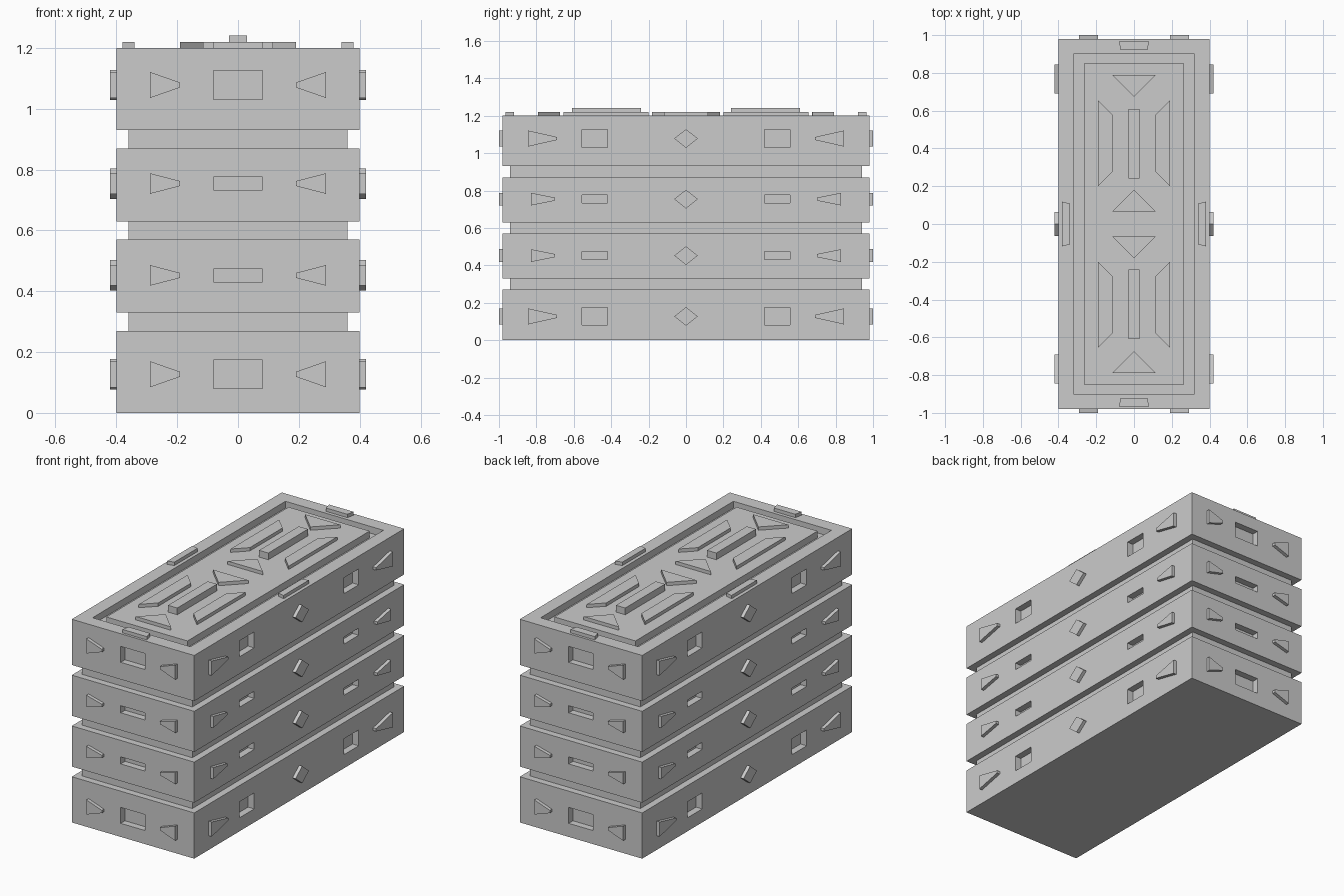
import bpy, bmesh

if "Cube" in bpy.data.objects:
    bpy.data.objects.remove(bpy.data.objects["Cube"])


def finish(name, bm):
    bmesh.ops.recalc_face_normals(bm, faces=bm.faces)
    mesh = bpy.data.meshes.new(name)
    bm.to_mesh(mesh)
    bm.free()
    obj = bpy.data.objects.new(name, mesh)
    bpy.context.collection.objects.link(obj)
    return obj


def skin(bm, rings):
    """Join successive vertex rings and cap both ends."""
    rings = [[bm.verts.new(p) for p in r] for r in rings]
    for a, b in zip(rings, rings[1:]):
        n = len(a)
        for i in range(n):
            j = (i + 1) % n
            bm.faces.new((a[i], a[j], b[j], b[i]))
    bm.faces.new(rings[0])
    bm.faces.new(rings[-1])


def prisms(name, items):
    """Each item: outline, near depth, far depth, placement function."""
    bm = bmesh.new()
    for pts, lo, hi, place in items:
        skin(bm, [[place(u, v, d) for u, v in pts] for d in (lo, hi)])
    return finish(name, bm)


def end(s):
    return lambda u, v, d: (u, s * d, v)


def side(s):
    return lambda u, v, d: (s * d, u, v)


def top(u, v, d):
    return (u, v, d)


def rect(u0, u1, v0, v1):
    return [(u0, v0), (u1, v0), (u1, v1), (u0, v1)]


def wedge(s, tip, wide, z, h):
    return [(s * tip, z - 0.008), (s * wide, z - h), (s * wide, z + h), (s * tip, z + 0.008)]


# Body: four slabs, three recessed necks and a groove in the lid
steps = []
for z0, z1 in ((0, 0.27), (0.33, 0.57), (0.63, 0.87), (0.93, 1.2)):
    if z0:
        steps += [(0.36, 0.94, z0)]
    steps += [(0.4, 0.98, z0), (0.4, 0.98, z1)]
    if z1 < 1.2:
        steps += [(0.36, 0.94, z1)]
steps += [(0.32, 0.9, 1.2), (0.32, 0.9, 1.16), (0.265, 0.85, 1.16), (0.265, 0.85, 1.2)]
bm = bmesh.new()
skin(bm, [[(-x, -y, z), (x, -y, z), (x, y, z), (-x, y, z)] for x, y, z in steps])
body = finish("stacked_body", bm)

# Wall details: recessed windows, raised wedges and diamonds
# row: centre height, window half height, wedge half height, side wedge tip and wide end
rows = ((0.127, 0.047, 0.043, 0.69, 0.845), (0.452, 0.021, 0.034, 0.70, 0.83),
        (0.754, 0.021, 0.034, 0.70, 0.83), (1.078, 0.047, 0.043, 0.69, 0.845))
windows, wedges, diamonds = [], [], []
for z, wh, th, tip, wide in rows:
    for s in (-1, 1):
        windows.append((rect(-0.08, 0.08, z - wh, z + wh), 0.94, 1.02, end(s)))
        diamonds.append(([(-0.063, z), (0, z - 0.05), (0.063, z), (0, z + 0.05)],
                         0.39, 0.42, side(s)))
        for t in (-1, 1):
            y0, y1 = sorted((t * 0.42, t * 0.555))
            windows.append((rect(y0, y1, z - wh, z + wh), 0.36, 0.44, side(s)))
            wedges.append((wedge(t, 0.19, 0.29, z, th), 0.97, 1.0, end(s)))
            wedges.append((wedge(t, tip, wide, z, th), 0.39, 0.42, side(s)))
prisms("wall_wedges", wedges)
prisms("wall_diamonds", diamonds)

# Cut the windows into the body
cutter = prisms("window_cutter", windows)
cutter.hide_render = True
cutter.hide_viewport = True
mod = body.modifiers.new("windows", 'BOOLEAN')
mod.operation = 'DIFFERENCE'
mod.solver = 'EXACT'
mod.object = cutter

# Lid details: triangles, bevelled side plates, centre bars and rim tabs
triangles, plates, bars, tabs = [], [], [], []
for s in (-1, 1):
    for base, tip in ((0.79, 0.675), (0.067, 0.182)):
        triangles.append(([(-0.115, s * base), (0.115, s * base), (0, s * tip)], 1.19, 1.22, top))
    bars.append((rect(-0.03, 0.03, s * 0.24, s * 0.61), 1.19, 1.24, top))
    for t in (-1, 1):
        plates.append(([(t * 0.19, s * 0.2), (t * 0.19, s * 0.655),
                        (t * 0.115, s * 0.58), (t * 0.115, s * 0.275)], 1.19, 1.22, top))
    tabs.append(([(-0.08, s * 0.965), (0.08, s * 0.965), (0.07, s * 0.92), (-0.07, s * 0.92)],
                 1.19, 1.22, top))
    tabs.append(([(s * 0.38, -0.118), (s * 0.38, 0.118), (s * 0.34, 0.108), (s * 0.34, -0.108)],
                 1.19, 1.22, top))
prisms("lid_triangles", triangles)
prisms("lid_plates", plates)
prisms("lid_bars", bars)
prisms("rim_tabs", tabs)
